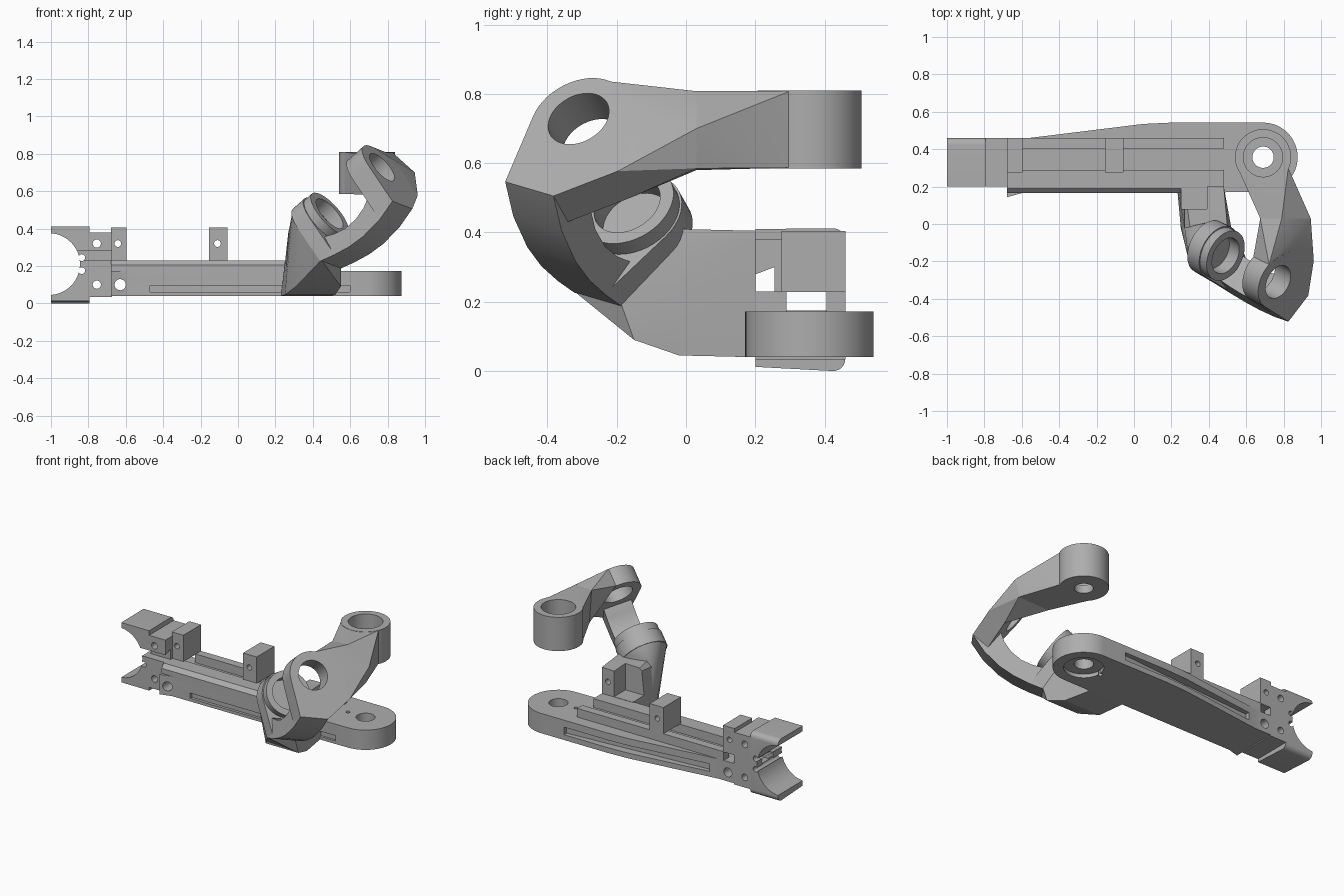
import bpy, bmesh, math
from mathutils import Vector

if "Cube" in bpy.data.objects:
    bpy.data.objects.remove(bpy.data.objects["Cube"])

grey = bpy.data.materials.new("machined grey")
grey.use_nodes = True
grey.diffuse_color = (0.42, 0.42, 0.42, 1)
grey.node_tree.nodes["Principled BSDF"].inputs["Base Color"].default_value = (0.42, 0.42, 0.42, 1)
parts = []

# Local frame of the tilted joint: A along its axis, U towards the bridge, W across
C1 = Vector((0.49, -0.17, 0.48))
A = Vector((0.70, -0.35, 0.62)).normalized()
U = Vector((0.43, -0.54, -0.72))
U = (U - A * U.dot(A)).normalized()
W = A.cross(U)


def loc(a, u, w):
    return C1 + A * a + U * u + W * w


def finish(name, bm, keep=True):
    bmesh.ops.recalc_face_normals(bm, faces=bm.faces)
    me = bpy.data.meshes.new(name)
    bm.to_mesh(me)
    bm.free()
    ob = bpy.data.objects.new(name, me)
    bpy.context.collection.objects.link(ob)
    me.materials.append(grey)
    if keep:
        parts.append(ob)
    else:
        ob.hide_render = True
    return ob


def hull(name, pts, keep=True):
    bm = bmesh.new()
    for p in pts:
        bm.verts.new(p)
    bmesh.ops.convex_hull(bm, input=bm.verts)
    bmesh.ops.delete(bm, geom=[v for v in bm.verts if not v.link_faces], context='VERTS')
    bmesh.ops.dissolve_limit(bm, angle_limit=0.01, verts=bm.verts, edges=bm.edges)
    return finish(name, bm, keep)


def prism(name, profile, place, lo, hi, keep=True):
    """Extrude a 2D profile; place(p, q, depth) gives the 3D point."""
    bm = bmesh.new()
    ends = [[bm.verts.new(place(p, q, d)) for p, q in profile] for d in (lo, hi)]
    n = len(profile)
    for e in ends:
        bm.faces.new(e)
    for i in range(n):
        j = (i + 1) % n
        bm.faces.new((ends[0][i], ends[0][j], ends[1][j], ends[1][i]))
    return finish(name, bm, keep)


def flat(p, q, d):
    return (p, q, d)


def sideways(p, q, d):
    return (p, d, q)


def lengthways(p, q, d):
    return (d, p, q)


def tilted(p, q, d):
    return loc(d, p, q)


def circle(cx, cy, r, n=48, start=0, sweep=360):
    steps = n if sweep == 360 else n + 1
    return [(cx + r * math.cos(math.radians(start + sweep * i / n)),
             cy + r * math.sin(math.radians(start + sweep * i / n))) for i in range(steps)]


def box(name, x, y, z, keep=True):
    return hull(name, [(i, j, k) for i in x for j in y for k in z], keep)


def hole(x, z, r, y0=0.1, y1=0.6):
    return prism("cutter", circle(x, z, r, 20), sideways, y0, y1, False)


def cut(ob, *cutters):
    for c in cutters:
        m = ob.modifiers.new("cut", 'BOOLEAN')
        m.object, m.operation, m.solver = c, 'DIFFERENCE', 'EXACT'
    dg = bpy.context.evaluated_depsgraph_get()
    me = bpy.data.meshes.new_from_object(ob.evaluated_get(dg))
    ob.modifiers.clear()
    ob.data = me
    for c in cutters:
        bpy.data.objects.remove(c)


# Main bar with a rounded eye, grooved along both long sides
EX, EY = 0.69, 0.357
outline = [(-0.68, 0.143), (-0.60, 0.165), (0.55, 0.17)] + circle(EX, EY, 0.185, 32, -90, 180) \
    + [(0.2, 0.542), (0.05, 0.535), (-0.56, 0.46), (-0.68, 0.46)]
bar = prism("main_bar", outline, flat, 0.04, 0.172)
cut(bar,
    prism("cutter", circle(EX, EY, 0.058), flat, 0, 0.3, False),
    prism("cutter", circle(EX, EY, 0.12), flat, 0, 0.065, False),
    prism("cutter", circle(0.56, EY, 0.013, 16), flat, 0, 0.3, False),
    box("cutter", (-0.47, 0.6), (0.1, 0.185), (0.06, 0.095), False),
    hull("cutter", [(x, y + d, z) for x, y in ((-0.5, 0.44), (0.1, 0.505), (0.52, 0.515))
                    for d in (0, 0.1) for z in (0.075, 0.125)], False),
    hole(-0.63, 0.1, 0.03))

# Two rails with an open channel between them
prism("front_rail", [(0.165, 0.15), (0.165, 0.205), (0.19, 0.23), (0.29, 0.23), (0.29, 0.15)],
      lengthways, -0.68, 0.48)
prism("back_rail", [(0.405, 0.15), (0.405, 0.23), (0.46, 0.23), (0.46, 0.15)],
      lengthways, -0.60, 0.48)

# Drilled posts bridging the channel
for name, x0, x1 in (("end_post", -0.68, -0.595), ("middle_post", -0.155, -0.055)):
    post = box(name, (x0, x1), (0.275, 0.46), (0.228, 0.405))
    cut(post, hole((x0 + x1) / 2 - 0.005, 0.32, 0.018))

# Forked end block
R = 0.035
clamp = prism("end_clamp", [(0.2, 0.012), (0.2, 0.41), (0.46 - R, 0.412)]
              + circle(0.46 - R, 0.412 - R, R, 6, 80, -80)
              + circle(0.46 - R, R, R, 6, 0, -90), lengthways, -1.0, -0.795)
neck = box("clamp_neck", (-0.80, -0.675), (0.2, 0.46), (0.033, 0.38))
for ob in (clamp, neck):
    cut(ob,
        prism("cutter", circle(-1.01, 0.21, 0.165), sideways, 0.1, 0.6, False),
        box("cutter", (-1.1, -0.6), (0.29, 0.405), (0.175, 0.23), False),
        hull("cutter", [(x, y, z) for x in (-1.1, -0.6) for y, z in
                        ((0.15, 0.23), (0.255, 0.23), (0.255, 0.30), (0.15, 0.26))], False),
        *[hole(x, z, r) for x, z, r in ((-0.755, 0.32, 0.022), (-0.755, 0.1, 0.022),
                                        (-0.835, 0.245, 0.018), (-0.835, 0.175, 0.018))])

# Lower arm: a root block on the bar, then a body leaning into the tilted joint
mid = [(0.25, -0.02, 0.045), (0.52, -0.02, 0.045), (0.28, -0.02, 0.23),
       (0.27, -0.02, 0.38), (0.30, -0.02, 0.41), (0.50, -0.02, 0.41), (0.52, -0.02, 0.25)]
root = hull("lower_arm_root", mid + [(0.23, 0.2, 0.04), (0.48, 0.2, 0.04), (0.27, 0.2, 0.40),
                                     (0.48, 0.2, 0.405)])
cut(root, box("cutter", (0.2, 0.39), (0.08, 0.3), (0.232, 0.5), False),
    hole(0.435, 0.32, 0.018, 0.12, 0.3))
tips = [(0.25, -0.09), (0.25, 0.09)]
body = hull("lower_arm_body", mid + [(0.31, -0.15, 0.09), (0.55, -0.15, 0.09)]
            + [loc(-0.13, u, w) for u, w in circle(0, 0, 0.15) + tips])


def axis_cutter(r, a0, a1):
    return prism("cutter", circle(0, 0, r), tilted, a0, a1, False)


# Lower joint plate with its raised, recessed boss
plate1 = hull("lower_joint_plate", [loc(a, u, w) for a in (-0.14, -0.05)
                                    for u, w in circle(0, 0, 0.15) + tips])
boss = prism("lower_joint_boss", circle(0, 0, 0.143), tilted, -0.07, 0.0)
for ob in (plate1, boss):
    cut(ob, axis_cutter(0.102, -0.075, 0.05))

# Curved bridge joining the two joint plates
bridge = [(-0.14, 0.25), (-0.05, 0.28), (0.05, 0.305), (0.15, 0.315), (0.28, 0.305), (0.40, 0.27),
          (0.40, 0.14), (0.28, 0.15), (0.23, 0.18), (0.16, 0.20), (0.08, 0.20), (0.01, 0.18),
          (-0.05, 0.15), (-0.14, 0.15)]
prism("curved_bridge", bridge, lambda p, q, d: loc(p, q, d), -0.09, 0.09)

# Upper joint plate, bored through
wing = [(0.13, 0.235), (-0.06, 0.19)]
plate2 = hull("upper_joint_plate", [loc(a, u, w) for a in (0.28, 0.40)
                                    for u, w in circle(0, 0, 0.15) + wing
                                    + [(0.27, -0.09), (0.27, 0.09)]])

# Upper arm twisting from the joint plate to the upright sleeve
waist = [(0.675, 0.03, 0.80), (0.79, 0.03, 0.808), (0.945, 0.03, 0.70),
         (0.92, 0.03, 0.585), (0.69, 0.03, 0.58)]
arm = hull("upper_arm_twist", waist + [loc(a, u, w) for a in (0.28, 0.40)
                                       for u, w in wing + [(-0.149, 0.02), (-0.11, 0.10)]])
for ob in (plate2, arm):
    cut(ob, axis_cutter(0.094, 0.1, 0.6))
link = hull("upper_arm_link", waist + [(x, y, z) for x, y in ((0.555, 0.30), (0.825, 0.30))
                                       for z in (0.587, 0.808)])
sleeve = prism("upper_sleeve", circle(EX, EY, 0.15), flat, 0.585, 0.81)
for ob in (link, sleeve):
    cut(ob, prism("cutter", circle(EX, EY, 0.105), flat, 0.64, 0.9, False),
        prism("cutter", circle(EX, EY, 0.057), flat, 0.5, 0.9, False))

# Smooth round walls, crisp edges
bpy.ops.object.select_all(action='DESELECT')
for ob in parts:
    ob.select_set(True)
bpy.context.view_layer.objects.active = parts[0]
bpy.ops.object.shade_smooth_by_angle(angle=math.radians(32))
